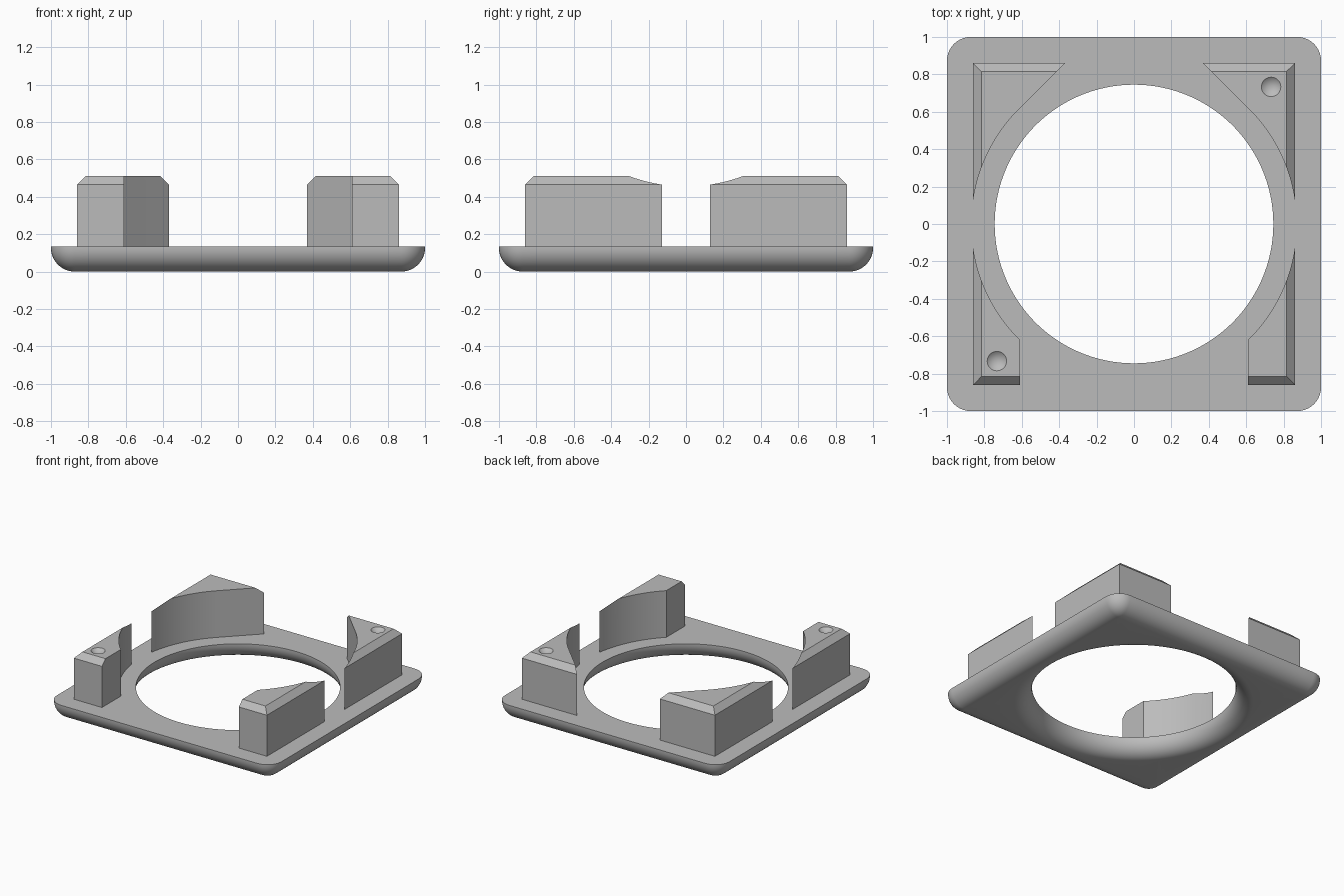
import bpy, bmesh, math

if "Cube" in bpy.data.objects:
    bpy.data.objects.remove(bpy.data.objects["Cube"])

TOP, FILLET = 0.134, 0.127      # plate thickness, underside rounding
HOLE = 0.745                    # hole radius
ARC = 0.8695                    # radius of the curved inner post walls
OUT, POST_TOP, CHAMFER = 0.86, 0.51, 0.045

grey = bpy.data.materials.new("plain grey")
grey.diffuse_color = (0.5, 0.5, 0.5, 1)
grey.use_nodes = True
grey.node_tree.nodes["Principled BSDF"].inputs["Base Color"].default_value = grey.diffuse_color


def make_object(name, bm):
    bmesh.ops.recalc_face_normals(bm, faces=bm.faces)
    mesh = bpy.data.meshes.new(name)
    bm.to_mesh(mesh)
    bm.free()
    mesh.materials.append(grey)
    obj = bpy.data.objects.new(name, mesh)
    bpy.context.collection.objects.link(obj)
    return obj


def skin(name, rings, closed=False):
    """Join equal-length rings of points with faces; cap the ends unless closed."""
    bm = bmesh.new()
    loops = [[bm.verts.new(p) for p in ring] for ring in rings]
    n = len(loops[0])
    pairs = list(zip(loops, loops[1:])) + ([(loops[-1], loops[0])] if closed else [])
    for a, b in pairs:
        for i in range(n):
            j = (i + 1) % n
            bm.faces.new((a[i], a[j], b[j], b[i]))
    if closed:
        bmesh.ops.remove_doubles(bm, verts=bm.verts, dist=1e-5)
    else:
        bm.faces.new(loops[0])
        bm.faces.new(loops[-1])
    return make_object(name, bm)


def apply_boolean(obj, cutter, operation):
    mod = obj.modifiers.new("cut", 'BOOLEAN')
    mod.operation, mod.solver, mod.object = operation, 'EXACT', cutter
    bpy.context.view_layer.objects.active = obj
    bpy.ops.object.modifier_apply(modifier=mod.name)


def finish(obj, angle=25):
    bpy.ops.object.select_all(action='DESELECT')
    obj.select_set(True)
    bpy.context.view_layer.objects.active = obj
    bpy.ops.object.shade_smooth_by_angle(angle=math.radians(angle))


# Base plate: rounded square outside, round hole inside, both rounded underneath
CORE = 1 - FILLET


def square_ring(rho, z):
    pts = []
    edge = math.atan2(CORE, 1)
    for q in range(4):
        c, s = round(math.cos(q * math.pi / 2)), round(math.sin(q * math.pi / 2))
        side = [(CORE + rho, math.tan(-edge + 2 * edge * i / 28)) for i in range(28)]
        corner = [(CORE + rho * math.cos(t), CORE + rho * math.sin(t))
                  for t in (math.pi / 2 * i / 10 for i in range(10))]
        pts += [(x * c - y * s, x * s + y * c, z) for x, y in side + corner]
    return pts


angles = [math.atan2(y, x) for x, y, _ in square_ring(FILLET, 0)]


def hole_ring(rho, z):
    r = HOLE + FILLET - rho
    return [(r * math.cos(t), r * math.sin(t), z) for t in angles]


profile = [(FILLET * math.sin(a), FILLET * (1 - math.cos(a)))
           for a in (math.pi / 2 * i / 12 for i in range(13))] + [(FILLET, TOP)]
plate = skin("base_plate",
             [square_ring(*p) for p in profile] + [hole_ring(*p) for p in reversed(profile)],
             closed=True)
finish(plate)


# Chamfered envelope that trims the outer faces of every post
def box_ring(h, z):
    return [(-h, -h, z), (h, -h, z), (h, h, z), (-h, h, z)]


envelope = skin("trim_envelope", [box_ring(OUT, 0), box_ring(OUT, POST_TOP - CHAMFER),
                                  box_ring(OUT - CHAMFER, POST_TOP)])
envelope.hide_render = True

# Corner posts: curved inner wall, then a slanted (back) or straight (front) end
arc = [(ARC * math.cos(t), ARC * math.sin(t))
       for t in (math.pi / 4 * i / 24 for i in range(25))]
mid = ARC * math.sqrt(0.5)
back = [(1, 0)] + arc + [(2 * mid - 1, 1), (1, 1)]
front = [(1, 0)] + arc + [(mid - 0.005, mid + 0.005), (mid - 0.005, 1), (1, 1)]

for name, outline, sx, sy, dimple in (
        ("back_right_post", back, 1, 1, True), ("back_left_post", back, -1, 1, False),
        ("front_right_post", front, 1, -1, False), ("front_left_post", front, -1, -1, True)):
    post = skin(name, [[(x * sx, y * sy, z) for x, y in outline] for z in (TOP - 0.004, 0.6)])
    apply_boolean(post, envelope, 'INTERSECT')
    if dimple:
        # Conical dimple in the top
        bm = bmesh.new()
        bmesh.ops.create_cone(bm, cap_ends=True, segments=32, radius1=0, radius2=0.104, depth=0.09)
        bmesh.ops.remove_doubles(bm, verts=bm.verts, dist=1e-5)
        bmesh.ops.translate(bm, verts=bm.verts, vec=(0.733 * sx, 0.733 * sy, POST_TOP))
        cone = make_object("dimple_cutter", bm)
        apply_boolean(post, cone, 'DIFFERENCE')
        bpy.data.objects.remove(cone)
    finish(post)

bpy.data.objects.remove(envelope)
